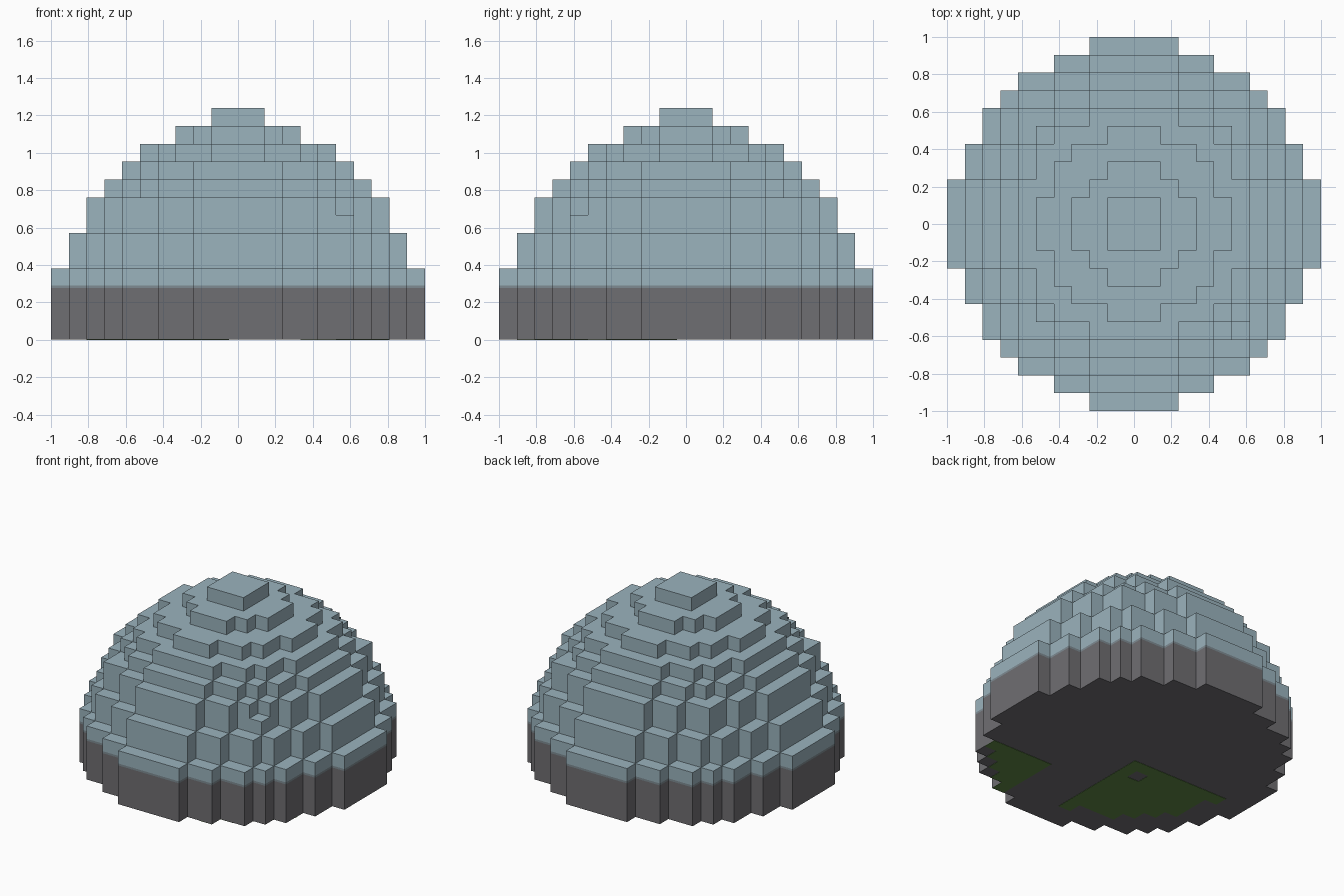
import bpy
import bmesh

cube = bpy.data.objects.get("Cube")
if cube:
    bpy.data.objects.remove(cube, do_unlink=True)

UNIT = 2 / 21  # edge of one block


def make_material(name, rgb):
    mat = bpy.data.materials.new(name)
    mat.use_nodes = True
    color = (*rgb, 1)
    mat.diffuse_color = color
    mat.node_tree.nodes["Principled BSDF"].inputs["Base Color"].default_value = color
    return mat


stone = make_material("dark_grey", (0.159, 0.156, 0.168))
trim = make_material("slate_blue_grey", (0.21, 0.26, 0.29))
ice = make_material("pale_blue", (0.328, 0.451, 0.509))
grass = make_material("grass_green", (0.115, 0.25, 0.06))


def disc(limit):
    """Blocks whose squared distance from the axis is within the limit."""
    span = range(-10, 11)
    return {(i, j) for i in span for j in span if i * i + j * j <= limit}


def slab(name, cells, bottom, top, mat, merge=True):
    """Extrude a set of grid cells into one solid with stepped sides."""
    bm = bmesh.new()
    for i, j in sorted(cells):
        corners = ((-0.5, -0.5), (0.5, -0.5), (0.5, 0.5), (-0.5, 0.5))
        bm.faces.new([bm.verts.new(((i + a) * UNIT, (j + b) * UNIT, bottom))
                      for a, b in corners])
    bmesh.ops.remove_doubles(bm, verts=bm.verts[:], dist=0.001)
    result = bmesh.ops.extrude_face_region(bm, geom=bm.faces[:], use_keep_orig=True)
    raised = [g for g in result["geom"] if isinstance(g, bmesh.types.BMVert)]
    bmesh.ops.translate(bm, verts=raised, vec=(0, 0, top - bottom))
    bmesh.ops.recalc_face_normals(bm, faces=bm.faces[:])
    if merge:
        bmesh.ops.dissolve_limit(bm, angle_limit=0.01, verts=bm.verts[:], edges=bm.edges[:])
    mesh = bpy.data.meshes.new(name)
    bm.to_mesh(mesh)
    bm.free()
    mesh.materials.append(mat)
    obj = bpy.data.objects.new(name, mesh)
    bpy.context.collection.objects.link(obj)


# Round base: grey wall, thin trim line, first pale step
ground = disc(105)
slab("base_wall", ground, 0.002, 0.276, stone)
slab("base_trim", ground, 0.276, 0.29, trim)
slab("base_step", ground, 0.29, 4 * UNIT, ice)

# Dome tiers: squared radius, bottom layer, top layer
tiers = [(86, 4, 6), (72, 6, 7), (72, 7, 8), (56, 8, 9),
         (42, 9, 10), (27, 10, 11), (11, 11, 12), (2, 12, 13)]
for number, (limit, low, high) in enumerate(tiers, 1):
    cells = disc(limit)
    if low == 7:
        cells.discard((6, -6))  # one missing corner block
    slab(f"dome_tier_{number}", cells, low * UNIT, high * UNIT, ice)

# Grass patches on the underside
quarter = {(i, j) for i, j in disc(65) if i < 0 and j < 0} - {(-2, -2)}
slab("large_grass_patch", quarter, 0, 0.004, grass, merge=False)
corner = {(i, j) for i, j in disc(97) if i >= 4 and j <= -5}
slab("small_grass_patch", corner, 0, 0.004, grass, merge=False)
